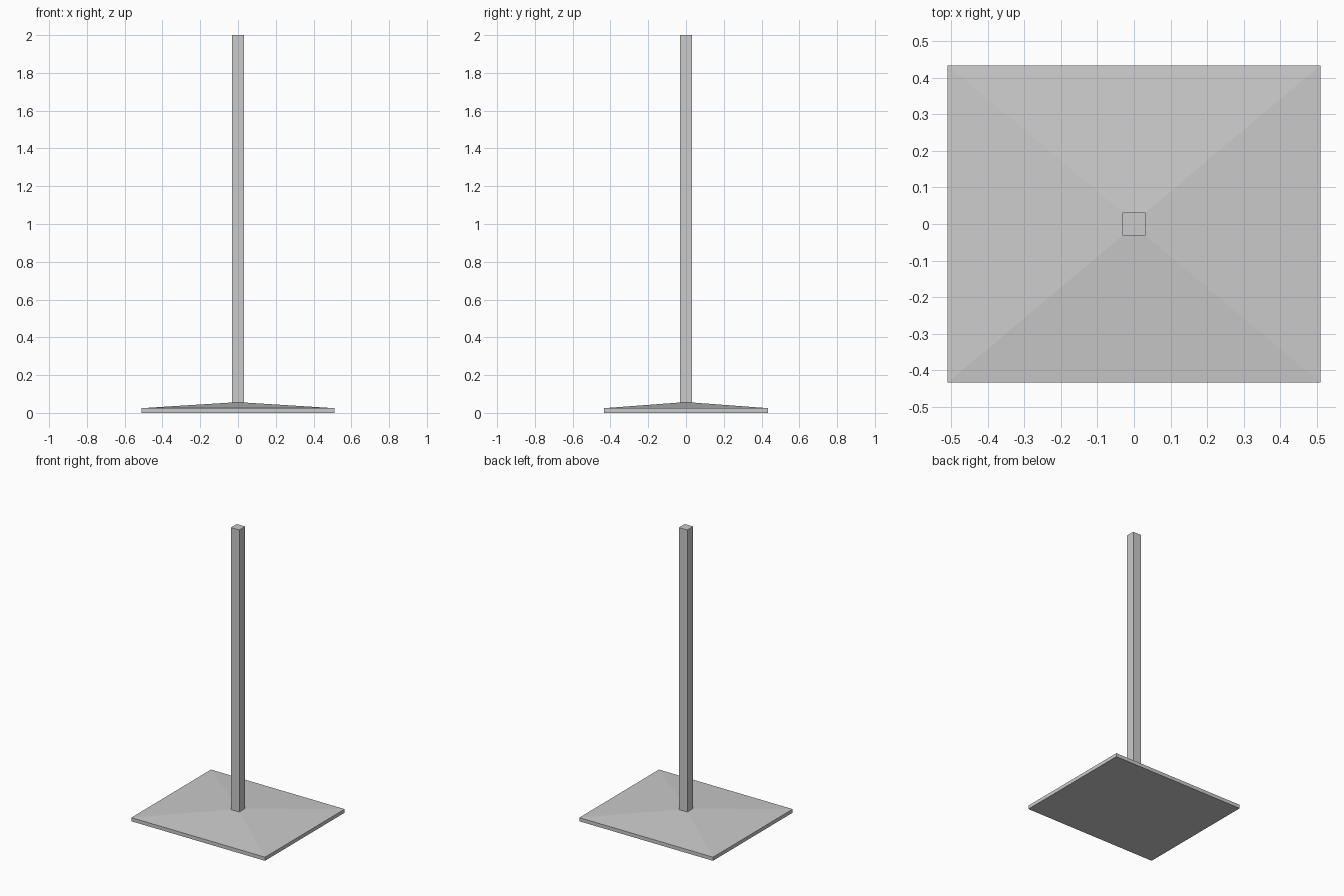
import bpy, bmesh

if "Cube" in bpy.data.objects:
    bpy.data.objects.remove(bpy.data.objects["Cube"])


def stacked_rects(name, levels):
    """Closed solid lofted through rectangles given as (half_x, half_y, z)."""
    bm = bmesh.new()
    rings = [[bm.verts.new((sx * hx, sy * hy, z))
              for sx, sy in ((-1, -1), (1, -1), (1, 1), (-1, 1))]
             for hx, hy, z in levels]
    for low, high in zip(rings, rings[1:]):
        for i in range(4):
            j = (i + 1) % 4
            bm.faces.new((low[i], low[j], high[j], high[i]))
    bm.faces.new(rings[0][::-1])
    bm.faces.new(rings[-1])
    mesh = bpy.data.meshes.new(name)
    bm.to_mesh(mesh)
    bm.free()
    obj = bpy.data.objects.new(name, mesh)
    bpy.context.collection.objects.link(obj)
    return obj


POST = 0.032

# Base plate with shallow hipped top rising to the post
stacked_rects("base_plate", [(0.51, 0.434, 0), (0.51, 0.434, 0.025), (POST, POST, 0.055)])

# Square upright post
stacked_rects("post", [(POST, POST, 0.055), (POST, POST, 2.0)])
